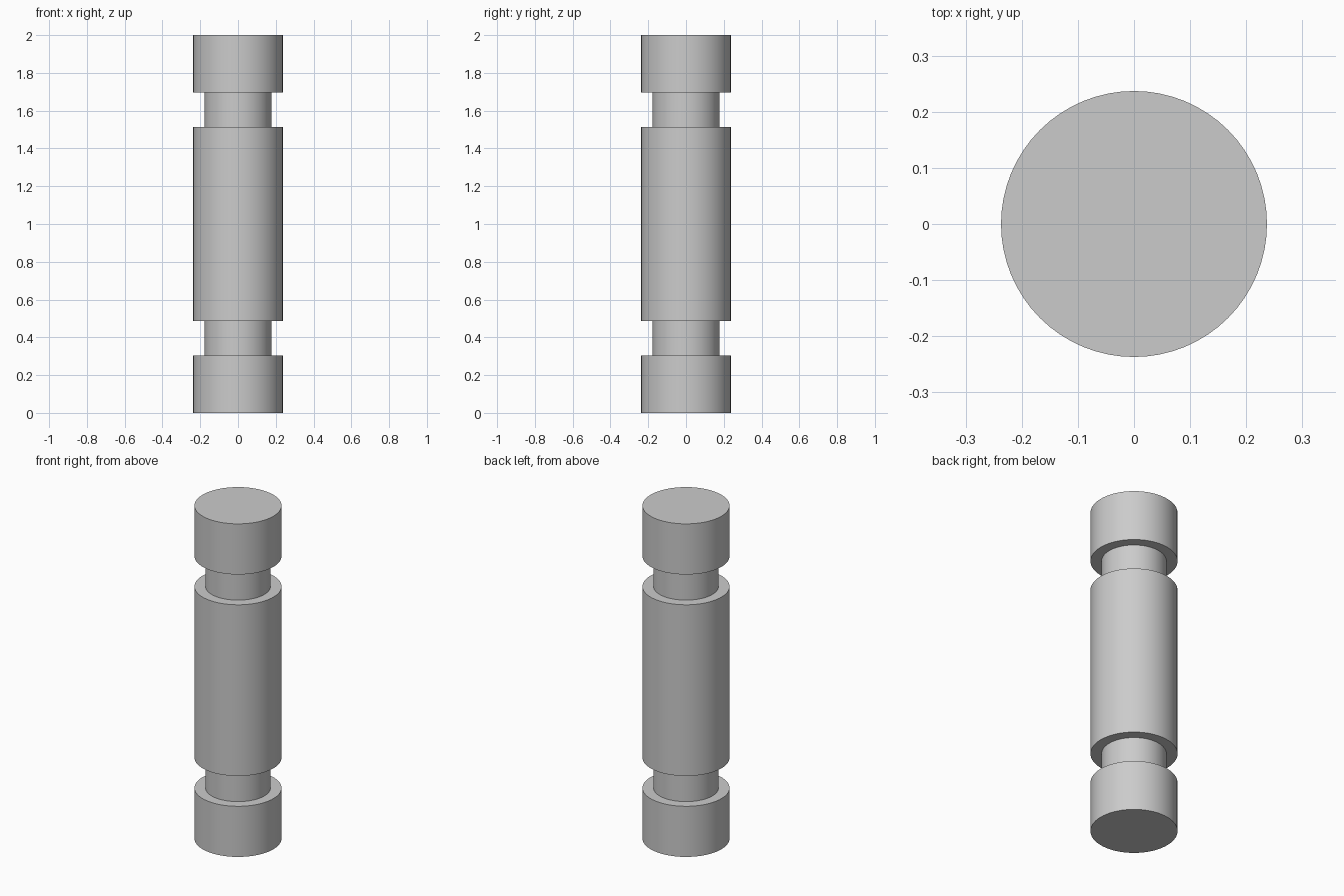
import bpy
import bmesh
import math

cube = bpy.data.objects.get("Cube")
if cube:
    bpy.data.objects.remove(cube, do_unlink=True)

SEGMENTS = 64
RADIUS = 0.237
NECK = 0.177

# Single plain grey
grey = bpy.data.materials.new("plain_grey")
grey.use_nodes = True
colour = (0.6, 0.6, 0.6, 1)
grey.diffuse_color = colour
grey.node_tree.nodes["Principled BSDF"].inputs["Base Color"].default_value = colour

# Half profile (radius, height), mirrored about mid height
lower = [(0, 0), (RADIUS, 0), (RADIUS, 0.304), (NECK, 0.304), (NECK, 0.486), (RADIUS, 0.486)]
profile = lower + [(r, 2 - z) for r, z in reversed(lower)]

# Grooved pin, turned around z
bm = bmesh.new()
verts = [bm.verts.new((r, 0, z)) for r, z in profile]
edges = [bm.edges.new(pair) for pair in zip(verts, verts[1:])]
bmesh.ops.spin(bm, geom=verts + edges, cent=(0, 0, 0), axis=(0, 0, 1),
               angle=math.tau, steps=SEGMENTS, use_merge=True)
bmesh.ops.remove_doubles(bm, verts=bm.verts, dist=0.0001)
bmesh.ops.recalc_face_normals(bm, faces=bm.faces)
mesh = bpy.data.meshes.new("grooved_pin")
bm.to_mesh(mesh)
bm.free()
mesh.materials.append(grey)

pin = bpy.data.objects.new("grooved_pin", mesh)
bpy.context.collection.objects.link(pin)
bpy.context.view_layer.objects.active = pin
pin.select_set(True)
bpy.ops.object.shade_smooth_by_angle(angle=math.radians(30))
